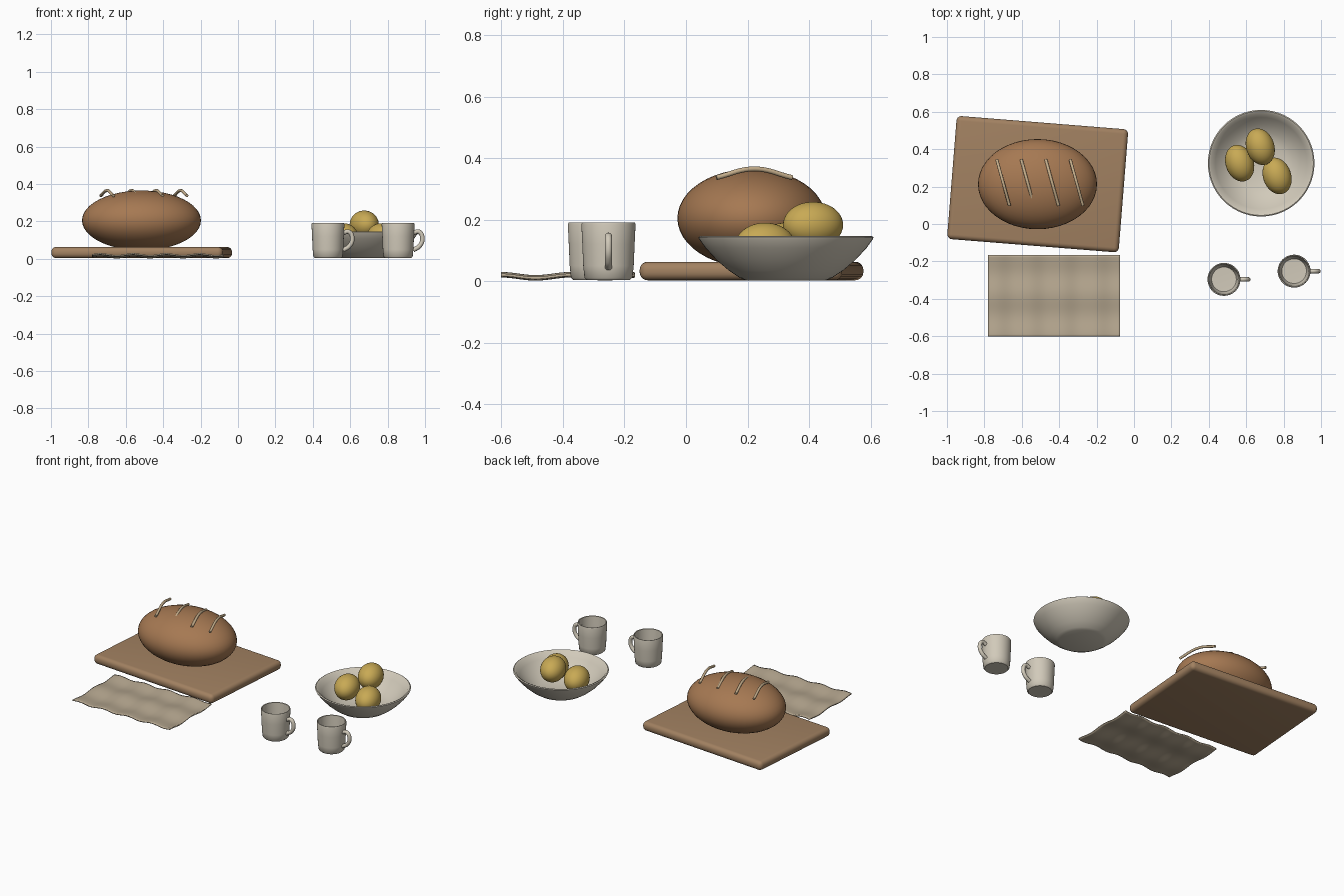
import bpy, bmesh, math
from math import sin, cos, pi

if "Cube" in bpy.data.objects:
    bpy.data.objects.remove(bpy.data.objects["Cube"])


def material(name, rgb):
    m = bpy.data.materials.new(name)
    m.diffuse_color = (*rgb, 1)
    m.use_nodes = True
    m.node_tree.nodes["Principled BSDF"].inputs["Base Color"].default_value = m.diffuse_color
    return m


WOOD = material("wood", (0.36, 0.22, 0.12))
CRUST = material("crust", (0.38, 0.19, 0.085))
PALE = material("pale_crust", (0.58, 0.44, 0.27))
CERAMIC = material("ceramic", (0.64, 0.59, 0.49))
FRUIT = material("fruit_skin", (0.58, 0.40, 0.09))
LINEN = material("linen", (0.47, 0.39, 0.28))


def make(name, bm, mat, loc=(0, 0, 0), rot=0):
    bmesh.ops.recalc_face_normals(bm, faces=bm.faces)
    for f in bm.faces:
        f.smooth = True
    me = bpy.data.meshes.new(name)
    bm.to_mesh(me)
    bm.free()
    me.materials.append(mat)
    ob = bpy.data.objects.new(name, me)
    ob.location = loc
    ob.rotation_euler.z = rot
    bpy.context.collection.objects.link(ob)
    return ob


def ellipsoid(name, mat, loc, radii, rot=0):
    bm = bmesh.new()
    bmesh.ops.create_uvsphere(bm, u_segments=48, v_segments=24, radius=1)
    bmesh.ops.scale(bm, vec=radii, verts=bm.verts)
    return make(name, bm, mat, loc, rot)


def lathe(name, mat, loc, profile, n=56):
    # profile starts and ends on the axis
    bm = bmesh.new()
    vs = [bm.verts.new((r, 0, z)) for r, z in profile]
    es = [bm.edges.new(p) for p in zip(vs, vs[1:])]
    bmesh.ops.spin(bm, geom=vs + es, cent=(0, 0, 0), axis=(0, 0, 1),
                   angle=2 * pi, steps=n)
    bmesh.ops.remove_doubles(bm, verts=bm.verts, dist=1e-5)
    return make(name, bm, mat, loc)


def tube(name, mat, loc, pts, radius):
    cu = bpy.data.curves.new(name, 'CURVE')
    cu.dimensions = '3D'
    cu.bevel_depth = radius
    cu.bevel_resolution = 4
    cu.use_fill_caps = True
    sp = cu.splines.new('BEZIER')
    sp.bezier_points.add(len(pts) - 1)
    for b, p in zip(sp.bezier_points, pts):
        b.co = p
        b.handle_left_type = b.handle_right_type = 'AUTO'
    cu.materials.append(mat)
    ob = bpy.data.objects.new(name, cu)
    ob.location = loc
    bpy.context.collection.objects.link(ob)
    return ob


# cutting board with rounded edges
bm = bmesh.new()
bmesh.ops.create_cube(bm, size=1)
bmesh.ops.scale(bm, vec=(0.92, 0.66, 0.06), verts=bm.verts)
bmesh.ops.bevel(bm, geom=bm.edges[:], offset=0.026, segments=5, profile=0.5,
                affect='EDGES')
make("cutting_board", bm, WOOD, (-0.515, 0.213, 0.033), -0.08)

# loaf and its score marks
ellipsoid("loaf", CRUST, (-0.516, 0.213, 0.205), (0.318, 0.241, 0.16))
for i in range(4):
    x = -0.70 + 0.131 * i
    tube(f"score_{i + 1}", PALE, (x, 0.222, 0),
         [(-0.034, 0.123, 0.337), (0, 0, 0.365), (0.034, -0.123, 0.337)], 0.008)

# rippled napkin
bm = bmesh.new()
bmesh.ops.create_grid(bm, x_segments=64, y_segments=40, size=0.5)
for v in bm.verts:
    x, y = v.co.x * 0.705, v.co.y * 0.435
    z = 0.016 + 0.005 * sin(2 * pi * x / 0.177) + 0.005 * cos(2 * pi * (y + 0.217) / 0.225)
    v.co = (x, y, z)
napkin = make("napkin", bm, LINEN, (-0.427, -0.384, 0))
sol = napkin.modifiers.new("thickness", 'SOLIDIFY')
sol.thickness = 0.008
sol.offset = 0

# fruit bowl
lathe("bowl", CERAMIC, (0.68, 0.325, 0), [
    (0, 0.003), (0.13, 0.003), (0.15, 0.011), (0.185, 0.034), (0.225, 0.068),
    (0.262, 0.108), (0.282, 0.136), (0.285, 0.143), (0.279, 0.147), (0.268, 0.142),
    (0.245, 0.112), (0.21, 0.077), (0.17, 0.047), (0.125, 0.027), (0, 0.022)])

# three fruits
for i, p in enumerate([(0.565, 0.325, 0.115), (0.675, 0.413, 0.183), (0.765, 0.257, 0.115)]):
    ellipsoid(f"fruit_{i + 1}", FRUIT, p, (0.075, 0.1, 0.075), 0.33)

# two mugs with handles
for i, (x, y) in enumerate([(0.481, -0.296), (0.856, -0.252)]):
    lathe(f"mug_{i + 1}", CERAMIC, (x, y, 0), [
        (0, 0.004), (0.07, 0.004), (0.078, 0.012), (0.082, 0.05), (0.085, 0.12),
        (0.088, 0.184), (0.086, 0.191), (0.081, 0.190), (0.077, 0.12),
        (0.073, 0.04), (0.066, 0.022), (0, 0.02)])
    tube(f"mug_handle_{i + 1}", CERAMIC, (x, y, 0), [
        (0.08, 0, 0.138), (0.112, 0, 0.144), (0.130, 0, 0.108),
        (0.114, 0, 0.068), (0.08, 0, 0.046)], 0.012)

# keep crisp edges where profiles turn sharply
for ob in bpy.context.collection.objects:
    ob.select_set(ob.type == 'MESH')
    if ob.type == 'MESH':
        bpy.context.view_layer.objects.active = ob
bpy.ops.object.shade_smooth_by_angle(angle=math.radians(40))
